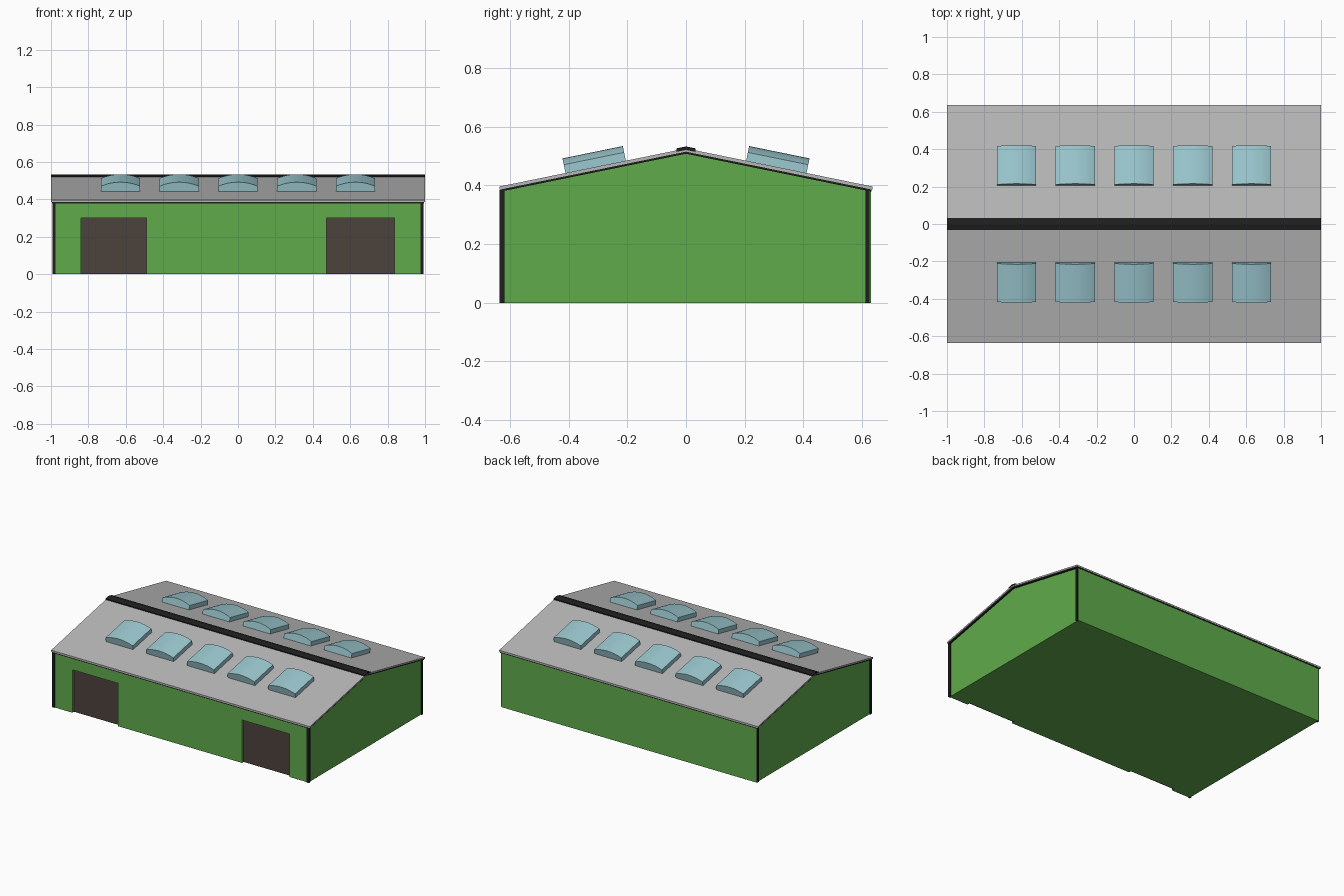
import bpy
import bmesh
import math
from mathutils import Matrix, Vector

if "Cube" in bpy.data.objects:
    bpy.data.objects.remove(bpy.data.objects["Cube"], do_unlink=True)


def material(name, r, g, b):
    m = bpy.data.materials.new(name)
    m.use_nodes = True
    m.diffuse_color = (r, g, b, 1)
    node = next(n for n in m.node_tree.nodes if n.type == "BSDF_PRINCIPLED")
    node.inputs["Base Color"].default_value = (r, g, b, 1)
    return m


GREEN = material("green cladding", .115, .41, .07)
GREY = material("grey roofing", .48, .48, .48)
BLACK = material("black trim", .014, .013, .013)
BROWN = material("brown door", .073, .054, .046)
GLASS = material("pale blue skylight", .33, .58, .63)


def axes(x, y, z, origin=(0, 0, 0)):
    """Matrix whose columns are the given directions."""
    m = Matrix((x, y, z)).transposed().to_4x4()
    m.translation = Vector(origin)
    return m


ALONG_X = axes((0, 1, 0), (0, 0, 1), (1, 0, 0))


def prism(name, profile, length, mat, matrix=ALONG_X):
    """Extrude a flat profile symmetrically about its plane."""
    bm = bmesh.new()
    face = bm.faces.new([bm.verts.new((u, v, -length / 2)) for u, v in profile])
    out = bmesh.ops.extrude_face_region(bm, geom=[face])
    moved = [g for g in out["geom"] if isinstance(g, bmesh.types.BMVert)]
    bmesh.ops.translate(bm, verts=moved, vec=(0, 0, length))
    bmesh.ops.transform(bm, matrix=matrix, verts=bm.verts)
    bmesh.ops.recalc_face_normals(bm, faces=bm.faces)
    mesh = bpy.data.meshes.new(name)
    bm.to_mesh(mesh)
    bm.free()
    mesh.materials.append(mat)
    obj = bpy.data.objects.new(name, mesh)
    bpy.context.collection.objects.link(obj)
    return obj


def box(name, x0, x1, y0, y1, z0, z1, mat):
    shift = Matrix.Translation(((x0 + x1) / 2, 0, 0))
    return prism(name, [(y0, z0), (y1, z0), (y1, z1), (y0, z1)], x1 - x0, mat, shift @ ALONG_X)


def chevron(name, half, ridge, slope, thick, length, mat):
    """Bent sheet following both roof slopes."""
    low = ridge - half * slope
    return prism(name, [(-half, low), (0, ridge), (half, low), (half, low - thick),
                        (0, ridge - thick), (-half, low - thick)], length, mat)


EAVE_Y, RIDGE, SLOPE = .635, .526, .204

# Gabled hall with two door recesses
hall = prism("hall_walls", [(-.63, 0), (.63, 0), (.63, .382), (0, .51), (-.63, .382)], 1.97, GREEN)
for side, x0, x1 in (("right", -.84, -.488), ("left", .472, .838)):
    cutter = box(side + "_door_cutter", x0, x1, -.7, -.605, -.1, .30, GREEN)
    cutter.hide_render = True
    cutter.hide_set(True)
    cut = hall.modifiers.new(side + "_door_recess", "BOOLEAN")
    cut.operation, cut.solver, cut.object = "DIFFERENCE", "EXACT", cutter
    box(side + "_door", x0, x1, -.612, -.603, 0, .30, BROWN)

# Roof sheets, dark verge layer and ridge cap
chevron("roof_sheets", EAVE_Y, RIDGE, SLOPE, .011, 2, GREY)
chevron("roof_edge_trim", .633, RIDGE - .010, SLOPE, .008, 1.99, BLACK)
chevron("ridge_cap", .033, RIDGE + .007, SLOPE, .012, 2.001, BLACK)

# Corner trims
for side, s in (("left", 1), ("right", -1)):
    a, b = sorted((s * .975, s * .992))
    box(side + "_front_corner_trim", a, b, -.635, -.618, 0, .384, BLACK)
    box(side + "_back_corner_trim", a, b, .612, .626, 0, .384, BLACK)

# Barrel skylights, five on each slope
HALF_W, SIDE, RISE = .105, .029, .022
radius = (HALF_W ** 2 + RISE ** 2) / (2 * RISE)
sweep = math.asin(HALF_W / radius)
arc = []
for i in range(13):
    t = sweep * (1 - i / 6)
    arc.append((radius * math.sin(t), SIDE + RISE - radius * (1 - math.cos(t))))
section = [(-HALF_W, -.004), (HALF_W, -.004)] + arc
for row, s in (("front", -1), ("back", 1)):
    down = Vector((0, s, -SLOPE)).normalized()
    normal = Vector((0, s * SLOPE, 1)).normalized()
    for i in range(5):
        origin = ((i - 2) * .314, s * .308, RIDGE - .308 * SLOPE)
        sky = prism(f"{row}_skylight_{i + 1}", section, .21, GLASS,
                    axes((1, 0, 0), normal, down, origin))
        bpy.ops.object.select_all(action="DESELECT")
        sky.select_set(True)
        bpy.context.view_layer.objects.active = sky
        bpy.ops.object.shade_smooth_by_angle(angle=math.radians(20))
